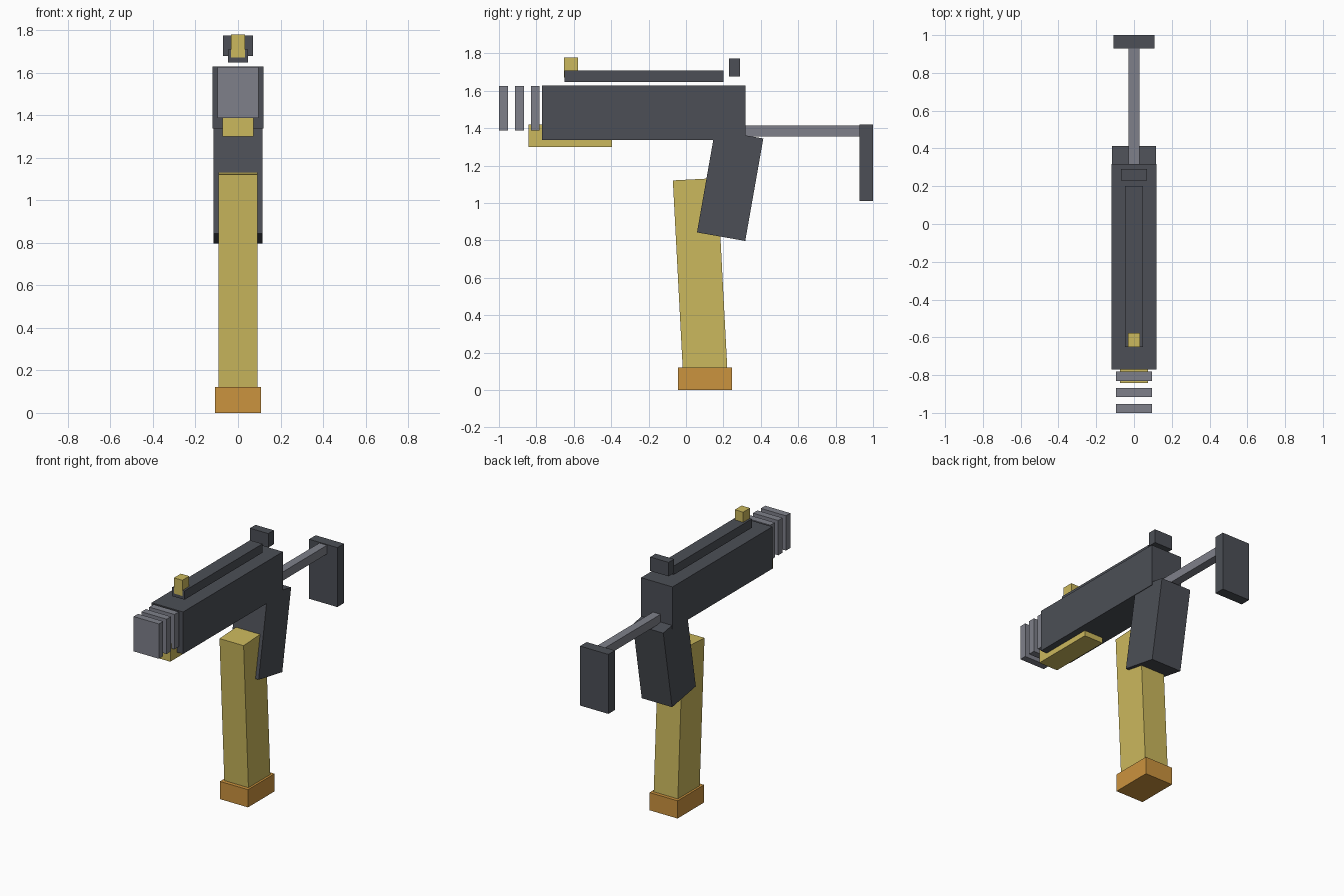
import bpy, math
from mathutils import Matrix

if "Cube" in bpy.data.objects:
    bpy.data.objects.remove(bpy.data.objects["Cube"])


def material(name, rgb):
    """Flat colour given as 0-255 sRGB, stored as linear."""
    lin = [((c / 255 + 0.055) / 1.055) ** 2.4 for c in rgb]
    m = bpy.data.materials.new(name)
    m.diffuse_color = (*lin, 1)
    m.use_nodes = True
    m.node_tree.nodes["Principled BSDF"].inputs["Base Color"].default_value = m.diffuse_color
    return m


DARK = material("dark_grey", (76, 79, 86))
LIGHT = material("light_grey", (126, 128, 138))
YELLOW = material("brass_yellow", (203, 184, 93))
ORANGE = material("orange", (203, 147, 62))


def box(name, half_x, y, z, mat, tilt=0):
    """Box centred on x = 0, spanning y and z, tilted about its own centre."""
    bpy.ops.mesh.primitive_cube_add(size=1)
    ob = bpy.context.object
    ob.name = name
    size = Matrix.Diagonal((2 * half_x, y[1] - y[0], z[1] - z[0], 1))
    ob.data.transform(Matrix.Rotation(math.radians(tilt), 4, 'X') @ size)
    ob.location = (0, sum(y) / 2, sum(z) / 2)
    ob.data.materials.append(mat)
    return ob


# Body
box("receiver", 0.12, (-0.77, 0.318), (1.338, 1.628), DARK)
box("foregrip_plate", 0.073, (-0.842, -0.395), (1.30, 1.42), YELLOW)

# Muzzle fins
for i in range(3):
    c = -0.976 + 0.085 * i
    box(f"muzzle_fin_{i + 1}", 0.096, (c - 0.024, c + 0.024), (1.387, 1.627), LIGHT)

# Top rail and sights
box("top_rail", 0.047, (-0.65, 0.20), (1.647, 1.708), DARK)
box("front_sight", 0.032, (-0.652, -0.577), (1.67, 1.778), YELLOW)
box("rear_sight", 0.07, (0.23, 0.29), (1.677, 1.773), DARK)

# Stock
box("stock_rod", 0.029, (0.30, 0.94), (1.355, 1.415), LIGHT)
box("butt_plate", 0.108, (0.928, 1.0), (1.01, 1.42), DARK)

# Slanted handle
box("handle", 0.116, (0.236 - 0.131, 0.236 + 0.131), (1.094 - 0.278, 1.094 + 0.278), DARK, -10)

# Magazine leaning slightly forward, with its base
box("magazine", 0.092, (0.077 - 0.119, 0.077 + 0.119), (0.585 - 0.543, 0.585 + 0.543), YELLOW, 3)
box("magazine_base", 0.107, (-0.044, 0.245), (0, 0.122), ORANGE)
